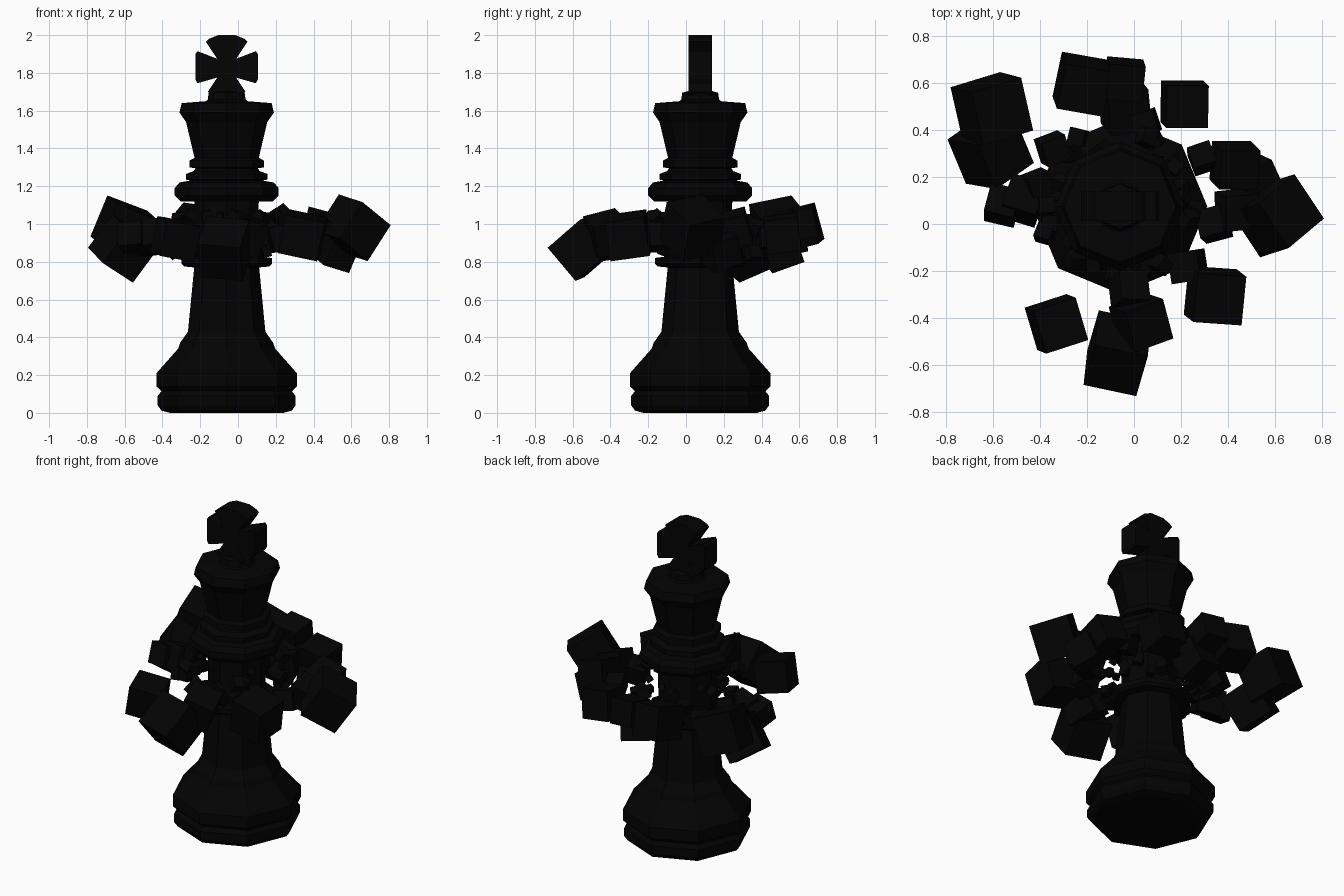
import bpy, bmesh, math, random
from mathutils import Matrix, Euler

if "Cube" in bpy.data.objects:
    bpy.data.objects.remove(bpy.data.objects["Cube"])

random.seed(4)
CX, CY = -0.06, 0.075
black = bpy.data.materials.new("black")
black.diffuse_color = (0.001, 0.001, 0.001, 1)
black.use_nodes = True
black.node_tree.nodes["Principled BSDF"].inputs["Base Color"].default_value = black.diffuse_color


def finish(bm, name):
    bmesh.ops.recalc_face_normals(bm, faces=bm.faces)
    me = bpy.data.meshes.new(name)
    bm.to_mesh(me)
    bm.free()
    me.materials.append(black)
    ob = bpy.data.objects.new(name, me)
    bpy.context.collection.objects.link(ob)
    return ob


def turned(name, profile, sides=8):
    """Closed faceted solid from (radius, height) points."""
    bm = bmesh.new()
    rings = []
    for r, z in profile:
        rings.append([bm.verts.new((CX + r * math.cos(a), CY + r * math.sin(a), z))
                      for a in (2 * math.pi * i / sides for i in range(sides))])
    for lo, hi in zip(rings, rings[1:]):
        for i in range(sides):
            j = (i + 1) % sides
            bm.faces.new((lo[i], lo[j], hi[j], hi[i]))
    bm.faces.new(rings[0])
    bm.faces.new(rings[-1])
    return finish(bm, name)


def cube(name, pos, size, yaw=0, tilt_x=0, tilt_y=0):
    bm = bmesh.new()
    rot = Euler([math.radians(a) for a in (tilt_x, tilt_y, yaw)]).to_matrix().to_4x4()
    bmesh.ops.create_cube(bm, size=size, matrix=Matrix.Translation(pos) @ rot)
    return finish(bm, name)


# Stepped base and tapering stem with its rim, collars and flared crown
turned("body", [
    (.30, 0), (.345, .012), (.365, .04), (.365, .09), (.345, .115),
    (.372, .14), (.372, .21), (.257, .34), (.247, .37), (.205, .43),
    (.172, .77), (.225, .775), (.24, .79), (.24, .82), (.165, .83),
    (.17, 1.12), (.245, 1.12), (.275, 1.15), (.275, 1.19), (.25, 1.22),
    (.19, 1.23), (.215, 1.235), (.215, 1.265), (.175, 1.28), (.165, 1.295),
    (.198, 1.3), (.198, 1.335), (.17, 1.35), (.215, 1.54), (.25, 1.59),
    (.238, 1.64), (.11, 1.65), (.1, 1.66), (.095, 1.695), (.06, 1.705)])

# Flared cross on top, extruded through its depth
half = [(.075, 1.68), (.1, 1.70), (.05, 1.775), (.155, 1.745), (.165, 1.765),
        (.165, 1.90), (.155, 1.915), (.05, 1.875), (.11, 1.965), (.095, 1.98), (.045, 2.0)]
outline = half + [(-x, z) for x, z in reversed(half)]
bm = bmesh.new()
face = bm.faces.new([bm.verts.new((CX + x, CY - .063, z)) for x, z in outline])
ext = bmesh.ops.extrude_face_region(bm, geom=[face])
bmesh.ops.translate(bm, vec=(0, .126, 0),
                    verts=[e for e in ext["geom"] if isinstance(e, bmesh.types.BMVert)])
finish(bm, "top_cross")

# Large flying cubes: x, y, z, size, yaw, tilt x, tilt y
BIG = [
    (-.605, .49, .98, .235, 17, 12, 20), (-.61, .31, .87, .22, 35, 25, 28),
    (-.33, -.425, .92, .19, 18, 8, 10), (-.07, -.55, .87, .23, -12, 40, 5),
    (.03, -.42, .95, .18, 20, 15, 20), (.345, -.305, .94, .21, -4, 8, 12),
    (.61, .035, .98, .23, 40, 12, 32), (.52, .18, .86, .16, 30, 20, 15),
    (.43, .25, .97, .17, 0, 15, 15), (.215, .51, .95, .18, 0, 8, 8),
    (-.22, .595, .98, .2, -10, 14, 8), (-.04, .615, 1.0, .155, -5, 12, 5),
    (-.04, .5, .87, .18, 10, 20, 12),
]
for x, y, z, s, yaw, tx, ty in BIG:
    cube("large_cube", (x, y, z), s, yaw, tx, ty)

# Medium cubes nearer the stem: x, y, z, size
MEDIUM = [
    (-.56, .08, .93, .13), (-.47, .1, .93, .15), (-.345, .32, .93, .11),
    (-.24, .37, .98, .07), (-.38, -.04, .9, .07), (-.41, .17, .96, .1),
    (.34, 0, .92, .12), (.44, .06, .96, .15), (.29, .28, .95, .1),
    (.23, -.18, .93, .13), (-.02, -.28, .95, .13), (.05, .43, .92, .1),
]
for x, y, z, s in MEDIUM:
    cube("medium_cube", (x, y, z), s, *[random.uniform(-25, 25) for _ in range(3)])

# Small fragments floating around the stem
for i in range(44):
    a = 2 * math.pi * (i + random.random()) / 44
    r = random.uniform(.19, .32)
    cube("fragment", (CX + r * math.cos(a), CY + r * math.sin(a), random.uniform(.84, 1.07)),
         .03 + .3 * (r - .19), *[random.uniform(0, 90) for _ in range(3)])
